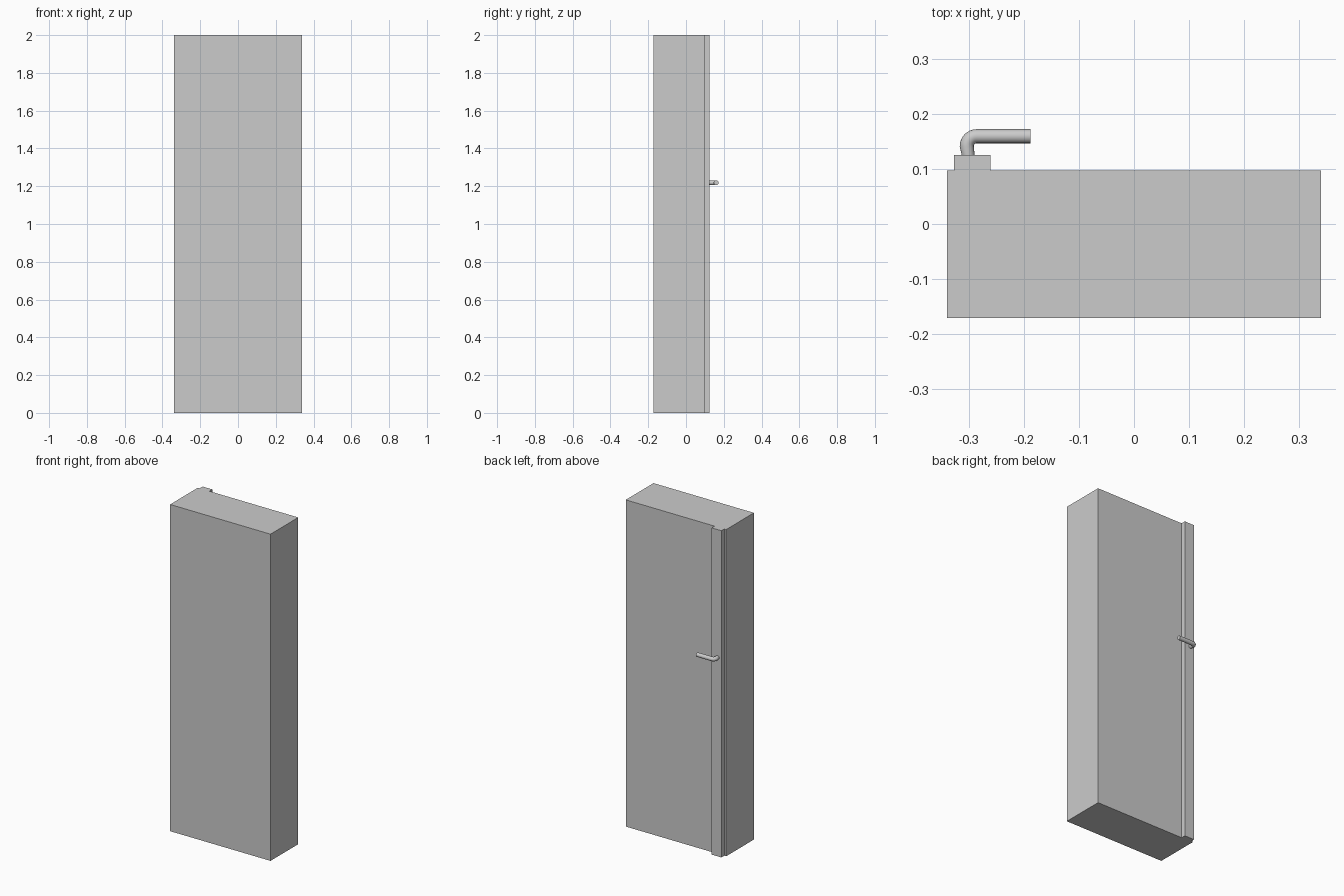
import bpy, math
from mathutils import Vector

if "Cube" in bpy.data.objects:
    bpy.data.objects.remove(bpy.data.objects["Cube"])


def box(name, lo, hi):
    lo, hi = Vector(lo), Vector(hi)
    bpy.ops.mesh.primitive_cube_add(size=1, location=(lo + hi) / 2)
    ob = bpy.context.object
    ob.name = name
    ob.scale = hi - lo
    bpy.ops.object.transform_apply(location=False, rotation=False, scale=True)
    return ob


# cabinet body and full-height closing strip on the back face
box("cabinet_body", (-0.34, -0.171, 0), (0.34, 0.097, 2))
box("lock_strip", (-0.327, 0.097, 0), (-0.261, 0.125, 2))

# bent lever handle: short stem, rounded elbow, straight grip
z, bar_y, bend = 1.218, 0.1595, 0.018
cx, cy = -0.286, bar_y - bend
path = [(-0.301, 0.123, z)]
for i in range(9):
    a = math.pi - i / 8 * math.pi / 2
    path.append((cx + bend * math.cos(a), cy + bend * math.sin(a), z))
path.append((-0.188, bar_y, z))

curve = bpy.data.curves.new("lever_handle", "CURVE")
curve.dimensions = "3D"
curve.bevel_depth = 0.0128
curve.bevel_resolution = 6
curve.use_fill_caps = True
spline = curve.splines.new("POLY")
spline.points.add(len(path) - 1)
for point, co in zip(spline.points, path):
    point.co = (*co, 1)
spline.points[0].radius = 0.9
handle = bpy.data.objects.new("lever_handle", curve)
bpy.context.collection.objects.link(handle)

# turn the handle into a mesh, smooth with crisp end caps
bpy.ops.object.select_all(action="DESELECT")
handle.select_set(True)
bpy.context.view_layer.objects.active = handle
bpy.ops.object.convert(target="MESH")
bpy.ops.object.shade_smooth_by_angle(angle=math.radians(40))
